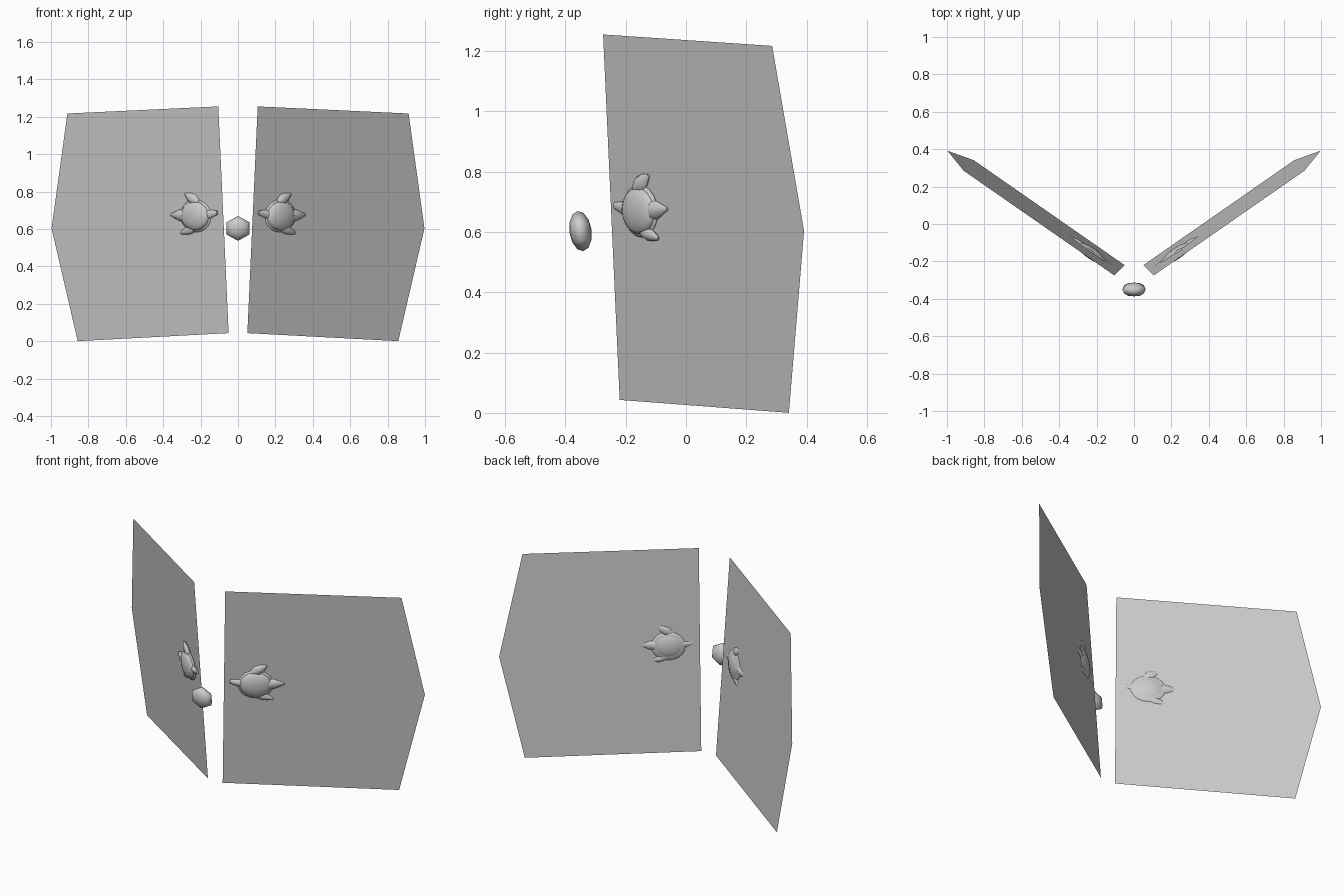
import bpy, bmesh
from math import radians
from mathutils import Matrix, Vector

if "Cube" in bpy.data.objects:
    bpy.data.objects.remove(bpy.data.objects["Cube"])


def make_object(name, bm, mirror=True, smooth=None):
    bmesh.ops.recalc_face_normals(bm, faces=bm.faces)
    me = bpy.data.meshes.new(name)
    bm.to_mesh(me)
    bm.free()
    ob = bpy.data.objects.new(name, me)
    bpy.context.collection.objects.link(ob)
    if mirror:
        ob.modifiers.new("mirror", 'MIRROR').use_axis[0] = True
    if smooth:
        bpy.ops.object.select_all(action='DESELECT')
        ob.select_set(True)
        bpy.context.view_layer.objects.active = ob
        bpy.ops.object.shade_smooth_by_angle(angle=radians(smooth))
    return ob


# Wing panels: one flat pentagon in the panel plane, mirrored
U = Vector((0.81, 0.56, 0)).normalized()
V = Vector((0.055, -0.055, 1.21)).normalized()
N = U.cross(V).normalized()
V = N.cross(U)
origin = Vector((0.05, -0.22, 0.043))
bm = bmesh.new()
corners = [(0.05, -0.22, 0.043), (0.86, 0.337, 0.0), (1.0, 0.387, 0.603),
           (0.914, 0.283, 1.217), (0.106, -0.276, 1.255)]
verts = []
for c in corners:
    p = Vector(c)
    verts.append(bm.verts.new(p - N * (p - origin).dot(N)))
bm.faces.new(verts)
make_object("wing_panel", bm)

# Turtle frame: lies in the panel, head pointing outward
center = Vector((0.225, -0.15, 0.67))
center -= N * (center - origin).dot(N)
center += N * 0.007
frame = Matrix((U, V, N)).transposed().to_4x4()
frame.translation = center


def ellipsoid(name, size, offset=(0, 0, 0)):
    bm = bmesh.new()
    bmesh.ops.create_uvsphere(bm, u_segments=20, v_segments=10, radius=1,
                              matrix=frame @ Matrix.Translation(offset) @ Matrix.Diagonal((*size, 1)))
    make_object(name, bm, smooth=60)


def limb(name, base, tip, radii, thick):
    """Tapered flat limb lofted from base to tip, in turtle coordinates."""
    a, b = Vector((*base, 0)), Vector((*tip, 0))
    d = b - a
    side = Vector((-d.y, d.x, 0)).normalized()
    bm = bmesh.new()
    rings = []
    for i, r in enumerate(radii):
        m = Matrix((side, Vector((0, 0, thick / max(radii))), d.normalized())).transposed().to_4x4()
        m.translation = a + d * i / (len(radii) - 1)
        rings.append(bmesh.ops.create_circle(bm, segments=8, radius=r, matrix=frame @ m)["verts"])
    for r0, r1 in zip(rings, rings[1:]):
        for j in range(8):
            k = (j + 1) % 8
            bm.faces.new((r0[j], r0[k], r1[k], r1[j]))
    bm.faces.new(rings[0])
    bm.faces.new(rings[-1])
    make_object(name, bm, smooth=50)


# Turtle shell, rim, flippers, head and tail
ellipsoid("shell", (0.09, 0.078, 0.03), (0, 0, 0.003))
ellipsoid("shell_rim", (0.1, 0.088, 0.018), (0, 0, -0.003))
limb("upper_flipper", (-0.02, 0.07), (0.062, 0.118), (0.018, 0.031, 0.024, 0.006), 0.018)
limb("lower_flipper", (0.015, -0.068), (0.1, -0.092), (0.02, 0.023, 0.017, 0.006), 0.016)
limb("head", (0.075, 0.002), (0.162, 0.006), (0.033, 0.03, 0.018, 0.005), 0.02)
limb("tail", (-0.085, 0.008), (-0.143, 0.018), (0.024, 0.018, 0.012), 0.014)

# Centre bead: six-sided low-poly ball, tilted a little
bm = bmesh.new()
bmesh.ops.create_uvsphere(bm, u_segments=6, v_segments=6, radius=1)
bm.transform(Matrix.Translation((0, -0.35, 0.603)) @ Matrix.Rotation(radians(8), 4, 'X')
             @ Matrix.Diagonal((0.07, 0.037, 0.067, 1)) @ Matrix.Rotation(radians(90), 4, 'X'))
make_object("centre_bead", bm, mirror=False, smooth=60)
